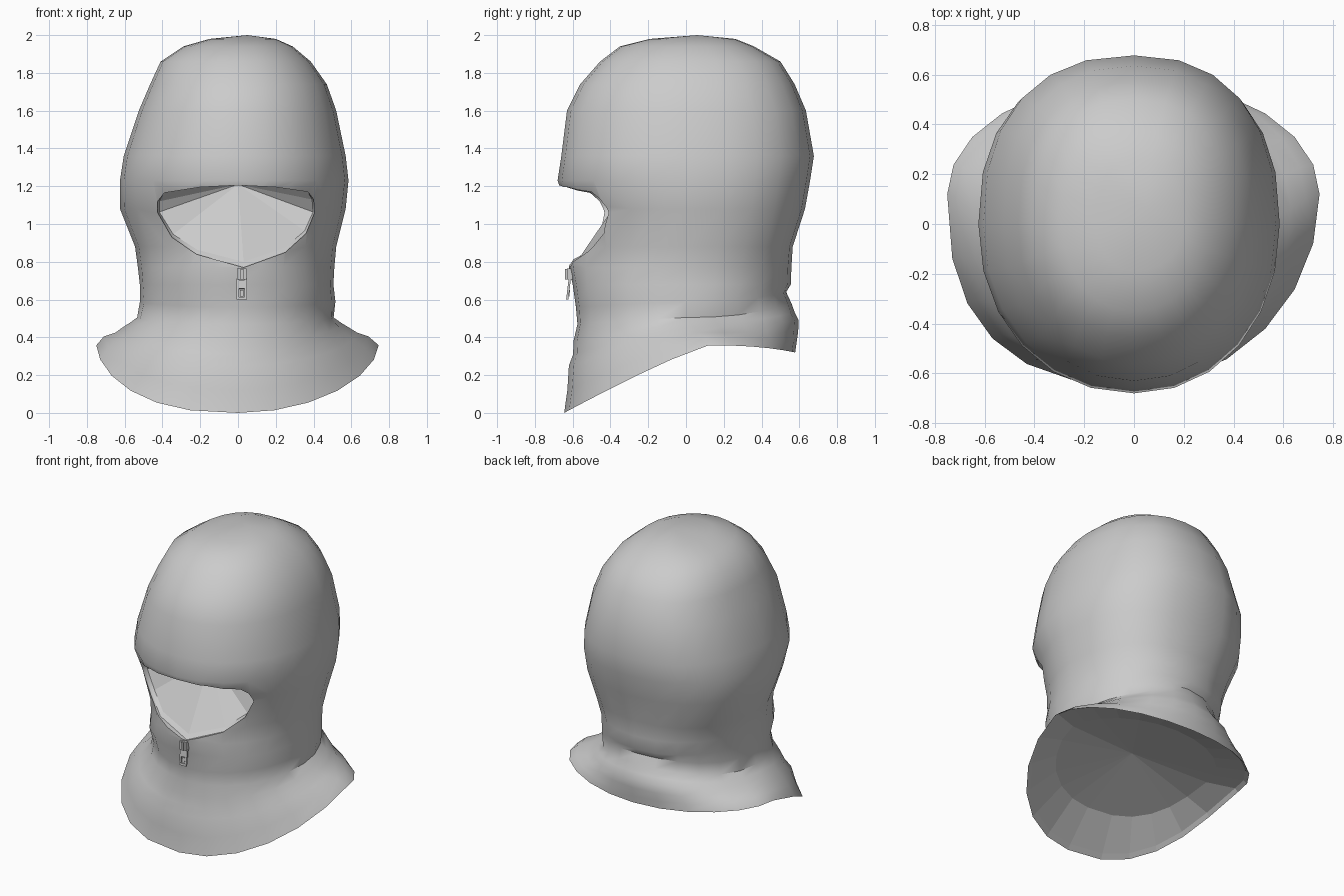
import bpy, bmesh, math
from mathutils import Vector
from mathutils.bvhtree import BVHTree

if "Cube" in bpy.data.objects:
    bpy.data.objects.remove(bpy.data.objects["Cube"], do_unlink=True)

SEGMENTS = 24

# One plain grey fabric colour
grey = bpy.data.materials.new("plain grey")
grey.use_nodes = True
grey.diffuse_color = (0.6, 0.6, 0.6, 1)
grey.node_tree.nodes["Principled BSDF"].inputs["Base Color"].default_value = (0.6, 0.6, 0.6, 1)


def make_object(name, bm):
    bmesh.ops.recalc_face_normals(bm, faces=bm.faces)
    mesh = bpy.data.meshes.new(name)
    bm.to_mesh(mesh)
    bm.free()
    mesh.materials.append(grey)
    obj = bpy.data.objects.new(name, mesh)
    bpy.context.collection.objects.link(obj)
    return obj


def activate(obj):
    bpy.ops.object.select_all(action="DESELECT")
    obj.select_set(True)
    bpy.context.view_layer.objects.active = obj


def ring(bm, front_z, side_z, back_z, left, right, front, back, middle=0.0,
         fold=0.0, front_power=1.0, back_power=1.0, corner_power=1.0):
    """Closed loop with its own reach in each direction, tilted from front to back.
    Powers below one make the loop boxier, above one more pointed."""
    verts = []
    for i in range(SEGMENTS):
        t = math.tau * i / SEGMENTS
        c, s = math.cos(t), math.sin(t)
        power = back_power if s > 0 else front_power if c > 0 else corner_power
        across, along = abs(c) ** power, abs(s) ** power
        wave = 1 + fold * math.sin(3 * t + 20 * side_z)
        x = across * (right if c > 0 else left) * wave
        y = middle + along * ((back if s > 0 else front) - middle) * wave
        if s > 0:
            z = side_z + s ** 2.5 * (back_z - side_z)
        else:
            z = side_z + abs(s) ** 1.15 * (front_z - side_z)
        verts.append(bm.verts.new((x, y, z)))
    return verts


def bridge(bm, a, b):
    for i in range(len(a)):
        j = (i + 1) % len(a)
        bm.faces.new((a[i], a[j], b[j], b[i]))


def fan(bm, loop, apex):
    tip = bm.verts.new(apex)
    for i in range(len(loop)):
        bm.faces.new((loop[i], loop[(i + 1) % len(loop)], tip))


# Recessed underside, rim and flared collar:
# front z, side z, back z, left, right, front, back, middle
underside = [
    (.22, .385, .39, -.55, .54, -.45, .42, .05),
    (.03, .375, .345, -.725, .72, -.62, .555, .12),
]
collar = [
    (0, .358, .32, -.75, .745, -.645, .578, .12),
    (.12, .405, .37, -.71, .69, -.628, .585, .1),
    (.25, .425, .43, -.655, .625, -.625, .59, .06),
    (.31, .455, .49, -.61, .58, -.605, .59, .04),
    (.38, .475, .53, -.575, .55, -.603, .57, .02),
    (.47, .505, .58, -.53, .51, -.58, .553, 0),
    (.56, .59, .64, -.515, .52, -.578, .535, 0),
]
# Neck and head: z, left, right, front, back
head = [
    (.68, -.52, .505, -.6, .555),
    (.77, -.53, .51, -.62, .558),
    (.88, -.545, .52, -.615, .565),
    (1.08, -.625, .57, -.63, .63),
    (1.23, -.625, .585, -.68, .657),
    (1.36, -.605, .57, -.66, .677),
    (1.6, -.525, .52, -.63, .635),
    (1.74, -.465, .47, -.56, .575),
    (1.86, -.41, .385, -.455, .50),
    (1.94, -.29, .29, -.35, .36),
    (1.98, -.15, .2, -.19, .26),
]

bm = bmesh.new()
loops = [ring(bm, *row, corner_power=.8) for row in underside]
for n, row in enumerate(collar):
    loops.append(ring(bm, *row, fold=.012 if n > 1 else 0, corner_power=min(1, .8 + .04 * n)))
for z, *reach in head:
    front_power = 1.08 if .7 < z < 1.1 else .95
    loops.append(ring(bm, z, z, z, *reach, front_power=front_power, corner_power=front_power,
                      back_power=.85 if z > .85 else .95))
for a, b in zip(loops, loops[1:]):
    bridge(bm, a, b)
fan(bm, loops[-1], (.05, .06, 2.0))
fan(bm, loops[0], (0, -.02, .42))
bmesh.ops.recalc_face_normals(bm, faces=bm.faces)
surface = BVHTree.FromBMesh(bm)
hood = make_object("hood", bm)

# Face opening: a cutter that follows the fabric and ends in a shallow cone
outline = [(0, 1.205), (.2, 1.195), (.37, 1.17), (.4, 1.13), (.405, 1.06), (.36, .95),
           (.25, .85), (.03, .77), (-.22, .84), (-.35, .93), (-.425, 1.06),
           (-.425, 1.12), (-.39, 1.165), (-.2, 1.195)]
apex = Vector((0, -.3, 1.21))
bm = bmesh.new()
outer, lip, inner = [], [], []
for x, z in outline:
    hit = surface.ray_cast(Vector((x, -2, z)), Vector((0, 1, 0)))[0]
    outer.append(bm.verts.new((x, -1, z)))
    lip.append(bm.verts.new((x, hit.y + .012, z)))
    # the lower lip shows its thickness, the brow hides it
    rise = .02 if z > 1.14 else max(0, 1.1 - z) * .09
    inner.append(bm.verts.new((x * .98, hit.y + .035, z + rise)))
bm.faces.new(outer)
bridge(bm, outer, lip)
bridge(bm, lip, inner)
fan(bm, inner, apex)
cutter = make_object("opening_cutter", bm)
cutter.hide_render = True

activate(hood)
cut = hood.modifiers.new("face opening", "BOOLEAN")
cut.operation = "DIFFERENCE"
cut.solver = "EXACT"
cut.object = cutter
bpy.ops.object.modifier_apply(modifier=cut.name)
bpy.data.objects.remove(cutter, do_unlink=True)
bpy.ops.object.shade_smooth_by_angle(angle=math.radians(45))
# The inner linings stay faceted
for face in hood.data.polygons:
    lining = any((hood.data.vertices[v].co - apex).length < .02 for v in face.vertices)
    below = face.normal.z < -.3 and face.center.z < .43
    if lining or below:
        face.use_smooth = False


def box(name, x, y, z, width, depth, height, tilt=0.0):
    bm = bmesh.new()
    bmesh.ops.create_cube(bm, size=1)
    bmesh.ops.scale(bm, vec=(width, depth, height), verts=bm.verts)
    obj = make_object(name, bm)
    obj.location = (x, y, z)
    obj.rotation_euler.x = tilt
    return obj


# Zip slider with its bridge and hanging pull tab
box("zip_slider", .02, -.615, .735, .05, .03, .06)
box("zip_bridge", .02, -.632, .735, .016, .015, .055)
for side in (-1, 1):
    box("pull_side", .02 + side * .021, -.622, .655, .012, .012, .11, -.12)
for name, z, height in (("pull_top", .68, .045), ("pull_bottom", .607, .014)):
    box(name, .02, -.622 + (z - .655) * .12, z, .04, .012, height, -.12)
box("pull_inset", .02, -.62, .633, .02, .008, .035, -.12)
